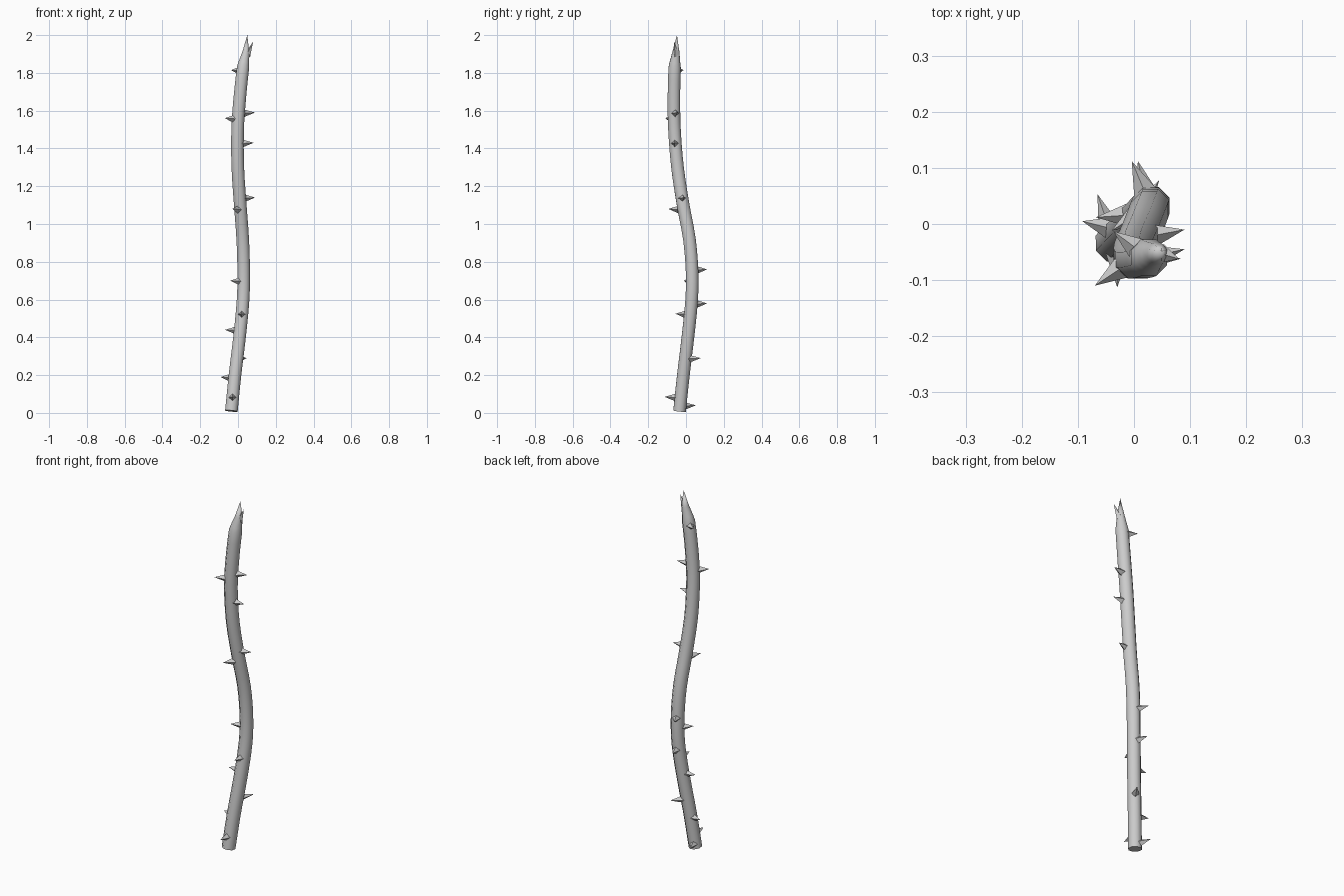
import bpy, bmesh, math
from mathutils import Vector
from mathutils.geometry import interpolate_bezier

if "Cube" in bpy.data.objects:
    bpy.data.objects.remove(bpy.data.objects["Cube"])

SIDES = 8
# Centreline points and radii of the swaying stem
PATH = [((-.035, -.034, .01), .036), ((-.016, -.014, .2), .036), ((.008, .010, .4), .036),
        ((.027, .030, .6), .036), ((.030, .032, .75), .036), ((.025, .018, .92), .036),
        ((.012, -.015, 1.1), .036), ((-.001, -.045, 1.3), .036), ((-.002, -.061, 1.5), .036),
        ((.008, -.064, 1.65), .036), ((.027, -.060, 1.83), .035), ((.042, -.053, 1.91), .020)]
TIP = Vector((.049, -.048, 2.0))

# Thorn tips
THORNS = [(-.03, -.113, .085), (-.065, .053, .04), (-.092, .005, .19), (.045, .078, .29),
          (-.068, .012, .44), (.016, -.055, .525), (.007, .112, .58), (-.04, -.012, .70),
          (-.004, .112, .76), (-.03, -.093, 1.08), (.09, -.01, 1.14), (.083, -.062, 1.43),
          (-.07, -.11, 1.56), (.09, -.045, 1.59), (-.037, -.013, 1.815)]


def make_object(name, bm, smooth):
    bmesh.ops.recalc_face_normals(bm, faces=bm.faces[:])
    for f in bm.faces:
        f.smooth = smooth
    me = bpy.data.meshes.new(name)
    bm.to_mesh(me)
    bm.free()
    ob = bpy.data.objects.new(name, me)
    bpy.context.collection.objects.link(ob)
    return ob


# Smooth the centreline
pts = [Vector(p) for p, r in PATH]
rad = [r for p, r in PATH]
tang = [pts[min(i + 1, len(pts) - 1)] - pts[max(i - 1, 0)] for i in range(len(pts))]
tang = [t / t.z for t in tang]
line = []
for i in range(len(pts) - 1):
    h = (pts[i + 1].z - pts[i].z) / 3
    seg = interpolate_bezier(pts[i], pts[i] + tang[i] * h, pts[i + 1] - tang[i + 1] * h, pts[i + 1], 4)
    line += [(p, rad[i] + (rad[i + 1] - rad[i]) * k / 3) for k, p in enumerate(seg[:3])]
line.append((pts[-1], rad[-1]))

# Stem: rings square to the centreline, closed base and pointed end
bm = bmesh.new()
rings = []
for i, (p, r) in enumerate(line):
    d = (line[min(i + 1, len(line) - 1)][0] - line[max(i - 1, 0)][0]).normalized()
    u = Vector((0, 1, 0)).cross(d).normalized()
    v = d.cross(u)
    rings.append([bm.verts.new(p + r * (u * math.cos(a) + v * math.sin(a)))
                  for a in (2 * math.pi * (k + .5) / SIDES for k in range(SIDES))])
for a, b in zip(rings, rings[1:]):
    for k in range(SIDES):
        n = (k + 1) % SIDES
        bm.faces.new((a[k], a[n], b[n], b[k]))
bm.faces.new(rings[0][::-1])
tip = bm.verts.new(TIP)
for k in range(SIDES):
    bm.faces.new((rings[-1][k], rings[-1][(k + 1) % SIDES], tip))
stem = make_object("stem", bm, True)
bpy.context.view_layer.objects.active = stem
stem.select_set(True)
bpy.ops.object.shade_smooth_by_angle(angle=math.radians(50))


# Thorns: four-sided spikes rooted inside the stem
def add_thorn(bm, base, tip, r):
    d = (tip - base).normalized()
    side = Vector((0, 0, 1)).cross(d).normalized()
    up = d.cross(side)
    ring = [bm.verts.new(base + o * r) for o in (side, up, -side, -up)]
    top = bm.verts.new(tip)
    for k in range(4):
        bm.faces.new((ring[k], ring[(k + 1) % 4], top))
    bm.faces.new(ring[::-1])


bm = bmesh.new()
for t in THORNS:
    t = Vector(t)
    c = min((p for p, r in line), key=lambda p: abs(p.z - t.z)).copy()
    c.z = t.z - .005
    add_thorn(bm, c + (t - c).normalized() * .026, t, .021)
# Upright thorn beside the tip
add_thorn(bm, Vector((.048, -.053, 1.89)), Vector((.08, -.062, 1.965)), .018)
make_object("thorns", bm, False)
